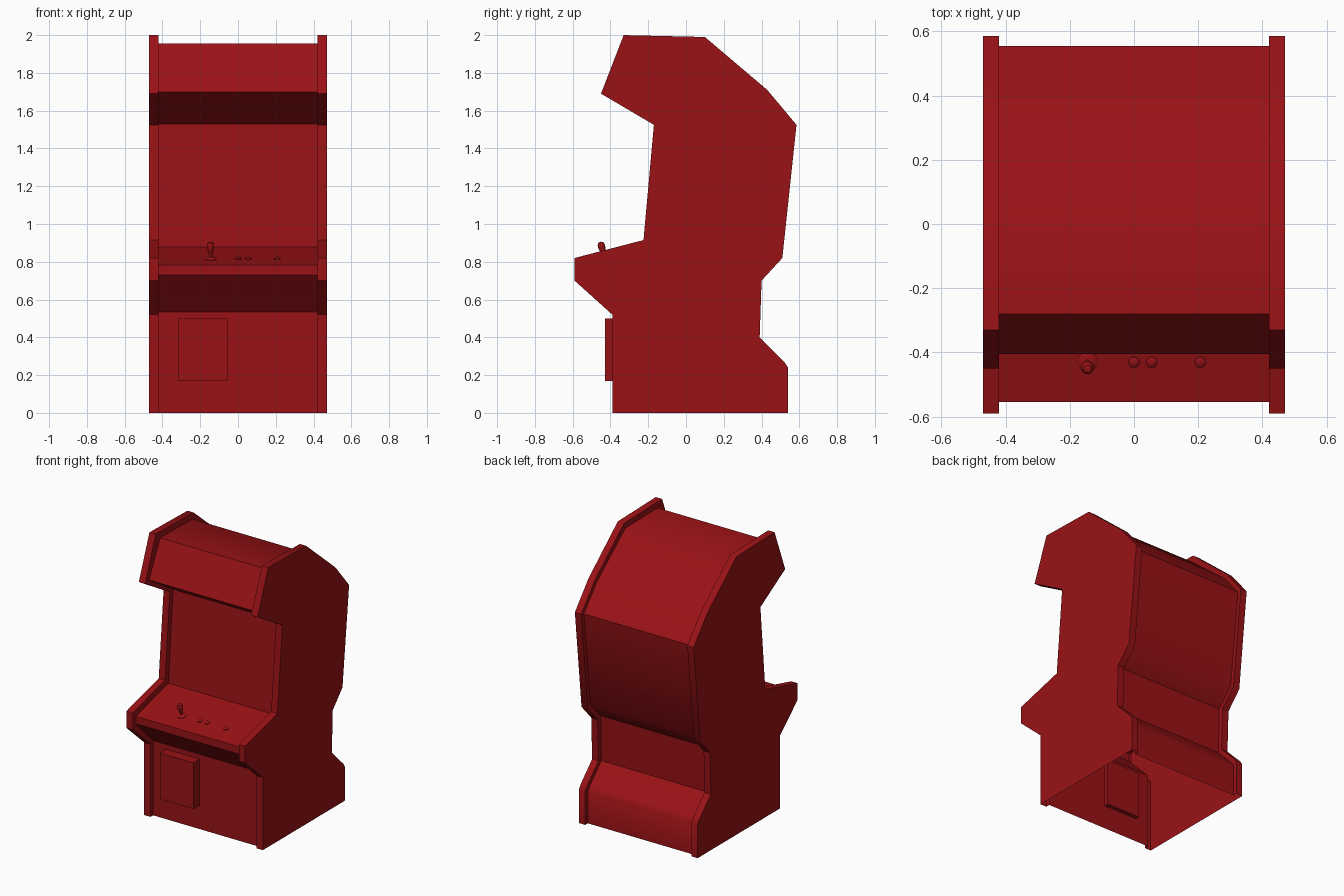
import bpy, bmesh, math
from mathutils import Vector, Matrix

if "Cube" in bpy.data.objects:
    bpy.data.objects.remove(bpy.data.objects["Cube"])

red = bpy.data.materials.new("cabinet_red")
red.diffuse_color = (0.32, 0.006, 0.008, 1)
red.use_nodes = True
red.node_tree.nodes["Principled BSDF"].inputs["Base Color"].default_value = red.diffuse_color

# Side silhouette (y, z), open at the floor, and the matching recessed body line
OUTER = [(-.39, 0), (-.39, .52), (-.59, .70), (-.59, .82), (-.225, .915), (-.17, 1.525),
         (-.45, 1.69), (-.33, 2.0), (.10, 1.99), (.43, 1.71), (.585, 1.525), (.51, .82),
         (.40, .70), (.39, .40), (.52, .27), (.54, .24), (.54, 0)]
INNER = [(-.36, 0), (-.36, .535), (-.555, .73), (-.555, .783), (-.185, .878), (-.135, 1.53),
         (-.405, 1.70), (-.28, 1.955), (.085, 1.95), (.405, 1.69), (.555, 1.515), (.482, .835),
         (.365, .715), (.357, .39), (.49, .255), (.51, .23), (.51, 0)]


def finish(name, bm, angle=40):
    bmesh.ops.recalc_face_normals(bm, faces=bm.faces)
    me = bpy.data.meshes.new(name)
    bm.to_mesh(me)
    bm.free()
    me.materials.append(red)
    ob = bpy.data.objects.new(name, me)
    bpy.context.collection.objects.link(ob)
    bpy.ops.object.select_all(action='DESELECT')
    ob.select_set(True)
    bpy.context.view_layer.objects.active = ob
    bpy.ops.object.shade_smooth_by_angle(angle=math.radians(angle))
    return ob


# Cabinet shell: outer side, rim, recess, body, and back out again; no floor
bm = bmesh.new()
loops = [[bm.verts.new((x, y, z)) for y, z in prof] for x, prof in
         ((-.47, OUTER), (-.42, OUTER), (-.42, INNER), (.42, INNER), (.42, OUTER), (.47, OUTER))]
for a, b in zip(loops, loops[1:]):
    for i in range(len(a) - 1):
        bm.faces.new((a[i], a[i + 1], b[i + 1], b[i]))
bm.faces.new(loops[0])
bm.faces.new(loops[-1])
finish("cabinet", bm)

# Coin door
bm = bmesh.new()
bmesh.ops.create_cube(bm, size=1, matrix=Matrix.Translation((-.185, -.38, .335)) @
                      Matrix.Diagonal((.265, .10, .33, 1)))
finish("coin_door", bm)

# Control panel frame: slope of the deck
SLOPE = math.atan2(.095, .37)


def deck(x, y, h=0):
    z = .783 + (y + .555) * math.tan(SLOPE)
    return (Matrix.Translation((x, y, z)) @ Matrix.Rotation(SLOPE, 4, 'X')
            @ Matrix.Translation((0, 0, h)))


def lathe(name, profile, mat):
    # Revolve (radius, height) points about the deck normal
    bm = bmesh.new()
    vs = [bm.verts.new((r, 0, h)) for r, h in profile]
    es = [bm.edges.new(p) for p in zip(vs, vs[1:])]
    bmesh.ops.spin(bm, geom=vs + es, cent=(0, 0, 0), axis=(0, 0, 1),
                   angle=math.tau, steps=16)
    bmesh.ops.remove_doubles(bm, verts=bm.verts, dist=1e-5)
    bm.transform(mat)
    finish(name, bm)


# Joystick with dust washer and rounded grip
lathe("joystick", [(.032, -.005), (.032, .003), (.022, .009), (.009, .011), (.009, .025),
                   (.014, .040), (.019, .062), (.019, .078), (.013, .090), (0, .094)],
      deck(-.145, -.43))

# Buttons
for i, x in enumerate((0, .055, .207)):
    lathe(f"button_{i + 1}", [(.017, -.005), (.017, .005), (.012, .009), (0, .010)],
          deck(x, -.43))
